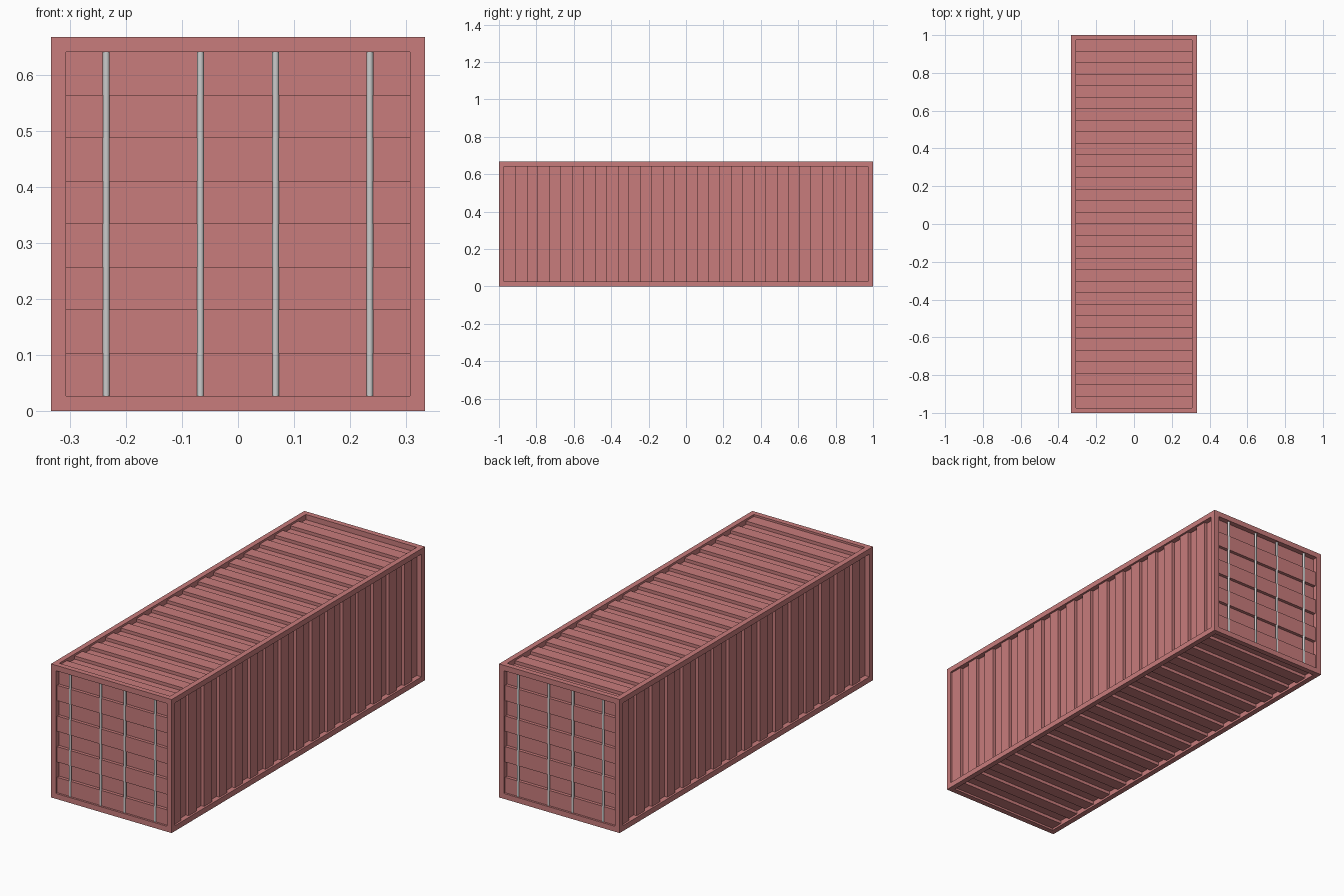
import bpy, bmesh
from mathutils import Matrix, Vector

if "Cube" in bpy.data.objects:
    bpy.data.objects.remove(bpy.data.objects["Cube"])

W, L, H = 0.667, 2.0, 0.667      # outer size
T = 0.027                        # frame width
RIDGE, GROOVE = 0.010, 0.026     # panel depths below the frame face
MID = Vector((0, 0, H / 2))

red = bpy.data.materials.new("red_paint")
red.diffuse_color = (0.58, 0.20, 0.20, 1)
red.use_nodes = True
red.node_tree.nodes["Principled BSDF"].inputs["Base Color"].default_value = red.diffuse_color


def finish(bm, name, mat=None):
    mesh = bpy.data.meshes.new(name)
    bm.to_mesh(mesh)
    bm.free()
    if mat:
        mesh.materials.append(mat)
    ob = bpy.data.objects.new(name, mesh)
    bpy.context.collection.objects.link(ob)
    return ob


# Frame: a box whose six faces are inset, sunk and opened
bm = bmesh.new()
bmesh.ops.create_cube(bm, size=1)
bmesh.ops.transform(bm, verts=bm.verts,
                    matrix=Matrix.Translation(MID) @ Matrix.Diagonal((W, L, H, 1)))
inner = list(bm.faces)
bmesh.ops.inset_individual(bm, faces=inner, thickness=T, use_even_offset=True)
floors = bmesh.ops.extrude_discrete_faces(bm, faces=inner)["faces"]
for f in floors:
    f.normal_update()
    bmesh.ops.translate(bm, verts=f.verts, vec=-f.normal * GROOVE)
bmesh.ops.delete(bm, geom=floors, context='FACES_ONLY')
finish(bm, "frame", red)


def panel(name, out, along, count):
    """Square-wave sheet facing 'out', stepping along 'along', ridge first."""
    n, v = Vector(out), Vector(along)
    u = v.cross(n)
    size = Vector((W, L, H))

    def extent(axis):
        return sum(abs(a) * s for a, s in zip(axis, size))

    half_u, length = extent(u) / 2 - T, extent(v) - 2 * T
    bm = bmesh.new()
    prev = None
    for i in range(count):
        depth = GROOVE if i % 2 else RIDGE
        for k in (i, i + 1):
            p = MID + v * (length * (k / count - 0.5)) + n * (extent(n) / 2 - depth)
            row = [bm.verts.new(p - u * half_u), bm.verts.new(p + u * half_u)]
            if prev:
                bm.faces.new((prev[0], prev[1], row[1], row[0]))
            prev = row
    finish(bm, name, red)


# Corrugated walls, roof, floor and end doors
panel("right_wall", (1, 0, 0), (0, 1, 0), 32)
panel("left_wall", (-1, 0, 0), (0, -1, 0), 32)
panel("roof", (0, 0, 1), (0, 1, 0), 32)
panel("floor", (0, 0, -1), (0, 1, 0), 32)
panel("front_doors", (0, -1, 0), (0, 0, 1), 8)
panel("back_doors", (0, 1, 0), (0, 0, 1), 8)

# Grey vertical lock rods on both ends
for end, side in (("front", -1), ("back", 1)):
    for i, x in enumerate((-0.235, -0.067, 0.067, 0.235)):
        bm = bmesh.new()
        bmesh.ops.create_cone(bm, cap_ends=True, segments=16, radius1=0.0062,
                              radius2=0.0062, depth=H - 2 * T,
                              matrix=Matrix.Translation((x, side * (L / 2 - 0.012), H / 2)))
        for f in bm.faces:
            f.smooth = len(f.verts) == 4
        finish(bm, f"{end}_lock_rod_{i + 1}")
